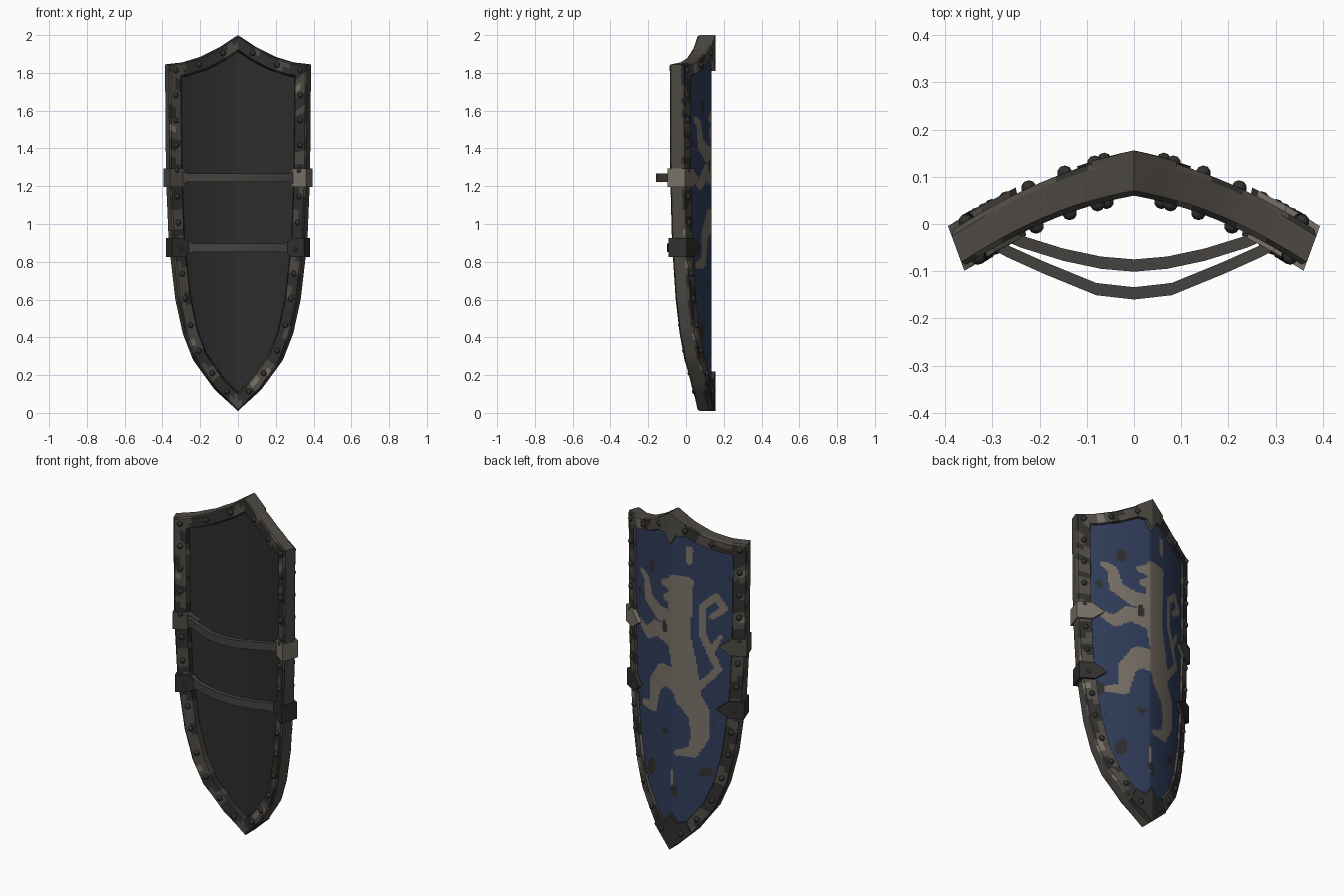
import bpy, bmesh, math
from mathutils import Vector, noise

cube = bpy.data.objects.get("Cube")
if cube:
    bpy.data.objects.remove(cube, do_unlink=True)


def material(name, red, green, blue):
    m = bpy.data.materials.new(name)
    m.use_nodes = True
    colour = (red, green, blue, 1)
    m.diffuse_color = colour
    m.node_tree.nodes["Principled BSDF"].inputs["Base Color"].default_value = colour
    return m


blue_paint = material("blue paint", .03, .047, .105)
tan_paint = material("worn tan paint", .2, .17, .14)
backing = material("dark backing", .026, .026, .026)
steel = material("dull steel", .078, .07, .06)
dark_steel = material("dark steel", .03, .029, .027)
worn_steel = material("worn steel", .19, .165, .135)
leather = material("strap leather", .06, .055, .05)

RIM_WIDTH = .075
RIM_DEPTH = .09


def bend(x, z, depth):
    """Point on the curved shield, at a depth below its back surface."""
    across = abs(x)
    y = .15 - .2 * across - .58 * across * across
    return Vector((x - .78 * x * depth, y - depth * (1 - .44 * across), z))


def finish(name, bm, materials, angle=30):
    bmesh.ops.recalc_face_normals(bm, faces=bm.faces)
    mesh = bpy.data.meshes.new(name)
    bm.to_mesh(mesh)
    bm.free()
    for m in materials:
        mesh.materials.append(m)
    ob = bpy.data.objects.new(name, mesh)
    bpy.context.collection.objects.link(ob)
    bpy.ops.object.select_all(action="DESELECT")
    bpy.context.view_layer.objects.active = ob
    ob.select_set(True)
    bpy.ops.object.shade_smooth_by_angle(angle=math.radians(angle))


def bridge(bm, ring_a, ring_b):
    """Quads between two closed rings, in order."""
    next_a, next_b = ring_a[1:] + ring_a[:1], ring_b[1:] + ring_b[:1]
    return [bm.faces.new(quad) for quad in zip(ring_a, next_a, next_b, ring_b)]


# Half outline from the top point, over the shoulder, down to the bottom point
shoulder = [(0, 2), (.1, 1.935), (.2, 1.885), (.3, 1.855), (.39, 1.845)]
flank = [(.385, 1.25), (.37, .9), (.335, .6), (.295, .42), (.24, .28), (.13, .13), (0, .01)]
outer = [Vector(p) for p in shoulder + flank]


def flip(v):
    return Vector((-v.x, v.y))


def inset(points, width):
    """Mitred inward offset of the half outline."""
    padded = [flip(points[1])] + points + [flip(points[-2])]
    result = []
    for before, here, after in zip(padded, points, padded[2:]):
        e, f = (here - before).normalized(), (after - here).normalized()
        n, m = Vector((e.y, -e.x)), Vector((f.y, -f.x))
        result.append(here + (n + m) * width / (1 + n.dot(m)))
    return result


inner = inset(outer, RIM_WIDTH)
middle = inset(outer, RIM_WIDTH / 2)
corner = len(shoulder) - 1
top_edge = [(p.x, p.y) for p in middle[:corner + 1]]
side_edge = [(p.y, p.x) for p in reversed(middle[corner:])]


def lookup(table, t):
    for (a, p), (b, q) in zip(table, table[1:]):
        if a <= t <= b:
            return p + (q - p) * (t - a) / (b - a)
    return -1


def inside(x, z):
    below_top = z < lookup(top_edge, abs(x))
    return below_top and (z > middle[corner].y or abs(x) < lookup(side_edge, z))


# Painted beast as tapered brush strokes: start radius, end radius, path
strokes = {
    "body": (.07, .075, (-.05, 1.54), (-.035, 1.28), (-.07, 1.1), (-.085, .95)),
    "crown": (.025, .035, (-.1, 1.6), (-.01, 1.59)),
    "snout": (.05, .02, (-.02, 1.57), (.06, 1.56)),
    "jaw": (.05, .02, (-.04, 1.5), (.045, 1.48)),
    "raised arm": (.055, .02, (-.02, 1.35), (.1, 1.37), (.19, 1.42), (.21, 1.52), (.25, 1.55)),
    "forward arm": (.06, .018, (0, 1.26), (.12, 1.27), (.2, 1.21), (.27, 1.25)),
    "forward leg": (.075, .018, (-.06, 1), (.06, 1.02), (.13, .94), (.15, .8), (.25, .78)),
    "rear leg": (.075, .018, (-.09, .92), (-.15, .83), (-.16, .7), (-.12, .6), (-.03, .58)),
    "tail": (.02, .018, (-.13, .96), (-.25, 1.1), (-.17, 1.3), (-.17, 1.46), (-.24, 1.53),
             (-.28, 1.46), (-.22, 1.41)),
    "tail tuft": (.018, .012, (-.22, 1.22), (-.26, 1.29)),
    "drip": (.008, .006, (0, .47), (0, .33)),
    "chip": (.022, .016, (-.1, 1.79), (-.1, 1.72)),
}
segments = []
for start, end, *path in strokes.values():
    count = len(path) - 1
    for k in range(count):
        grow = (end - start) / count
        segments.append((Vector(path[k]), Vector(path[k + 1]), start + grow * k, grow))


def painted(x, z):
    p = Vector((x, z))
    for a, b, radius, grow in segments:
        along = b - a
        t = min(1, max(0, (p - a).dot(along) / along.length_squared))
        if (p - a - along * t).length < radius + grow * t:
            return True
    return False


def paint_rule(x, z):
    wear = noise.noise(Vector((x * 9, 3, z * 7)))
    if wear > (.38 if z < .7 else .62):
        return 2
    return int(painted(x, z))


# Curved panel sheets, painted at the back and plain at the front
def sheet(name, depth, step, materials, rule):
    bm = bmesh.new()
    grid = {}

    def vert(i, j):
        if (i, j) not in grid:
            grid[i, j] = bm.verts.new(bend(i * step, j * step, depth))
        return grid[i, j]

    columns = int(.38 / step)
    for i in range(-columns, columns):
        for j in range(int(2 / step)):
            x, z = (i + .5) * step, (j + .5) * step
            if inside(x, z):
                f = bm.faces.new((vert(i, j), vert(i + 1, j), vert(i + 1, j + 1), vert(i, j + 1)))
                f.material_index = rule(x, z)
    finish(name, bm, materials, 60)


sheet("painted_panel", .014, .009, [blue_paint, tan_paint, dark_steel], paint_rule)
sheet("inner_panel", .062, .02, [backing], lambda x, z: 0)

# Metal rim: a chamfered section swept around the outline
half = []
for k in range(len(outer) - 1):
    cuts = max(3, round((outer[k + 1] - outer[k]).length / .035))
    for c in range(cuts):
        half.append([edge[k].lerp(edge[k + 1], c / cuts) for edge in (outer, inner)])
loop = half + [(outer[-1], inner[-1])]
loop += [(flip(o), flip(i)) for o, i in reversed(half[1:])]
back_side = [(0, .012), (.1, 0), (.45, 0), (.85, 0), (1, .03)]
section = back_side + [(t, RIM_DEPTH - d) for t, d in reversed(back_side)]
bm = bmesh.new()
rings = [[bm.verts.new(bend(*o.lerp(i, t), d)) for t, d in section] for o, i in loop]
for ring, following in zip(rings, rings[1:] + rings[:1]):
    faces = bridge(bm, ring, following)
    for f in faces[:-1]:
        wear = noise.noise(f.calc_center_median() * 11)
        f.material_index = 2 if wear > .5 else 0 if wear > 0 else 1
finish("metal_rim", bm, [steel, dark_steel, worn_steel])


# Plates that follow the shield's curve
def plate(name, points, near, far, mat, sides):
    bm = bmesh.new()
    for s in sides:
        a, b = [[bm.verts.new(bend(s * x, z, d)) for x, z in points] for d in (near, far)]
        bm.faces.new(a)
        bm.faces.new(b)
        bridge(bm, a, b)
    finish(name, bm, [mat])


both = (1, -1)
plate("top_point_plate", [(0, 2), (.09, 1.94), (.08, 1.87), (.035, 1.87), (0, 1.81)],
      -.006, .03, steel, both)
plate("bottom_point_plate", [(0, .01), (.12, .12), (.09, .19), (.04, .17), (0, .22)],
      -.005, .03, dark_steel, both)


# Pointed brackets that clasp the rim
def bracket(name, edge, z, mat, side):
    tip = [(edge, .05), (edge - .07, .05), (edge - .13, 0), (edge - .07, -.05), (edge, -.05)]
    plate(name, [(x, z + h) for x, h in tip], -.014, .1, mat, (side,))


bracket("upper_left_bracket", .39, 1.245, worn_steel, 1)
bracket("upper_right_bracket", .39, 1.245, steel, -1)
bracket("lower_left_bracket", .378, .875, dark_steel, 1)
bracket("lower_right_bracket", .378, .875, dark_steel, -1)


# Bowed straps with flared ends
def strap(name, z, path):
    path = path + [(-x, y) for x, y in reversed(path[:-1])]
    thick = .013
    bm = bmesh.new()
    rows = []
    for x, y in path:
        h = .04 if abs(x) == path[0][0] else .023
        corners = ((-thick, -h), (-thick, h), (thick, h), (thick, -h))
        rows.append([bm.verts.new((x, y + dy, z + dz)) for dy, dz in corners])
    for a, b in zip(rows, rows[1:]):
        bridge(bm, a, b)
    bm.faces.new(rows[0])
    bm.faces.new(rows[-1])
    finish(name, bm, [leather])


strap("upper_strap", 1.245, [(.3, -.04), (.27, -.057), (.19, -.093), (.08, -.138), (0, -.147)])
strap("lower_strap", .875, [(.28, -.02), (.24, -.037), (.15, -.065), (.07, -.082), (0, -.088)])


# Rivets spaced along both faces of the rim
def rivets(name, depth):
    bm = bmesh.new()
    last = outer[0]
    for o, i in half:
        p = o.lerp(i, .45)
        if (p - last).length > .12:
            last = p
            for s in both:
                ball = bmesh.ops.create_uvsphere(bm, u_segments=10, v_segments=6, radius=.016)
                bmesh.ops.translate(bm, verts=ball["verts"], vec=bend(s * p.x, p.y, depth))
    finish(name, bm, [dark_steel], 60)


rivets("back_rivets", 0)
rivets("front_rivets", RIM_DEPTH)
